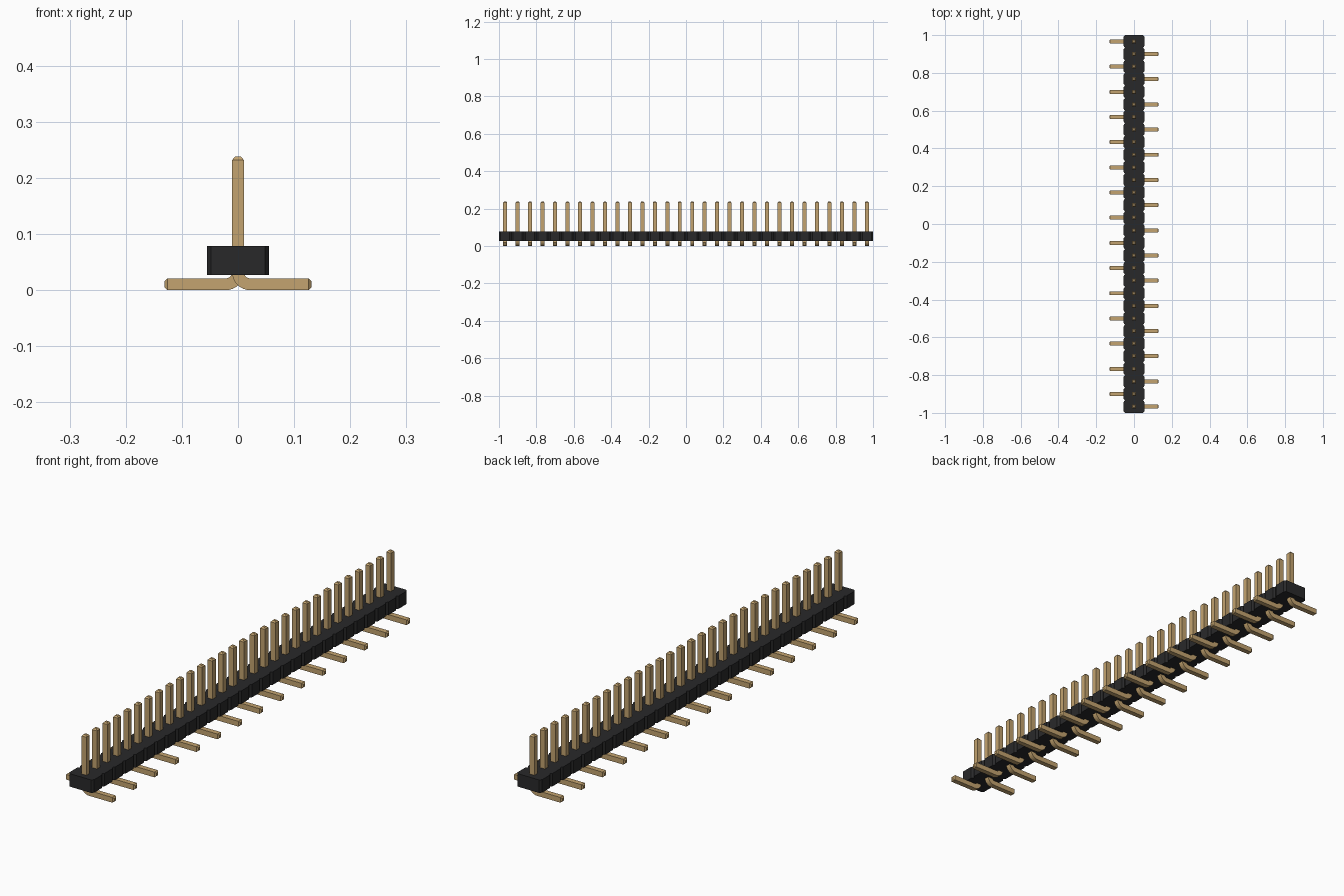
import bpy, bmesh
from math import sin, cos, pi
from mathutils import Vector

cube = bpy.data.objects.get("Cube")
if cube:
    bpy.data.objects.remove(cube, do_unlink=True)

COUNT = 30
PITCH = 2 / COUNT
HALF = 0.0105          # half the pin thickness


def material(name, color, roughness):
    mat = bpy.data.materials.new(name)
    mat.use_nodes = True
    mat.diffuse_color = (*color, 1)
    bsdf = mat.node_tree.nodes["Principled BSDF"]
    bsdf.inputs["Base Color"].default_value = (*color, 1)
    bsdf.inputs["Roughness"].default_value = roughness
    return mat


def finish(bm, name, mat):
    bmesh.ops.recalc_face_normals(bm, faces=bm.faces)
    mesh = bpy.data.meshes.new(name)
    bm.to_mesh(mesh)
    bm.free()
    mesh.materials.append(mat)
    return mesh


def add(name, mesh):
    obj = bpy.data.objects.new(name, mesh)
    bpy.context.collection.objects.link(obj)
    return obj


black = material("black plastic", (0.022, 0.022, 0.023), 0.6)
gold = material("dull gold", (0.55, 0.37, 0.16), 0.5)

# Housing: scalloped outline of chamfered cells, extruded upward
WIDTH, CUT_X, CUT_Y = 0.055, 0.007, 0.009
BOTTOM, TOP = 0.027, 0.079
side = [(WIDTH - CUT_X, -1)]
for i in range(COUNT):
    y = -1 + i * PITCH
    side += [(WIDTH, y + CUT_Y), (WIDTH, y + PITCH - CUT_Y),
             (WIDTH - CUT_X, y + PITCH)]
outline = side + [(-x, y) for x, y in reversed(side)]
bm = bmesh.new()
base = bm.faces.new([bm.verts.new((x, y, BOTTOM)) for x, y in outline])
new = bmesh.ops.extrude_face_region(bm, geom=[base])["geom"]
bmesh.ops.translate(bm, vec=(0, 0, TOP - BOTTOM),
                    verts=[v for v in new if isinstance(v, bmesh.types.BMVert)])
add("housing", finish(bm, "housing", black))

# Pin path: upright post, rounded bend, flat foot; both tips tapered
# Each station: centre x, centre z, direction angle (0 = up), scale
RADIUS = 0.022
path = [(0, 0.238, 0, 0.5), (0, 0.232, 0, 1)]
for step in range(9):
    a = step / 8 * pi / 2
    path.append((RADIUS * (1 - cos(a)), HALF + RADIUS * (1 - sin(a)), a, 1))
path += [(0.126, HALF, pi / 2, 1), (0.131, HALF, pi / 2, 0.5)]

bm = bmesh.new()
rings = []
for x, z, a, s in path:
    across = Vector((cos(a), 0, sin(a))) * HALF * s
    depth = Vector((0, HALF * s, 0))
    centre = Vector((x, 0, z))
    rings.append([bm.verts.new(centre + across * i + depth * j)
                  for i, j in ((-1, -1), (1, -1), (1, 1), (-1, 1))])
for r, q in zip(rings, rings[1:]):
    for k in range(4):
        n = (k + 1) % 4
        bm.faces.new((r[k], r[n], q[n], q[k]))
bm.faces.new(rings[0])
bm.faces.new(rings[-1])
pin_mesh = finish(bm, "pin", gold)

# Row of pins, feet alternating left and right
for i in range(COUNT):
    pin = add(f"pin_{i + 1}", pin_mesh)
    pin.location.y = -1 + (i + 0.5) * PITCH
    pin.rotation_euler.z = pi * (i % 2)
